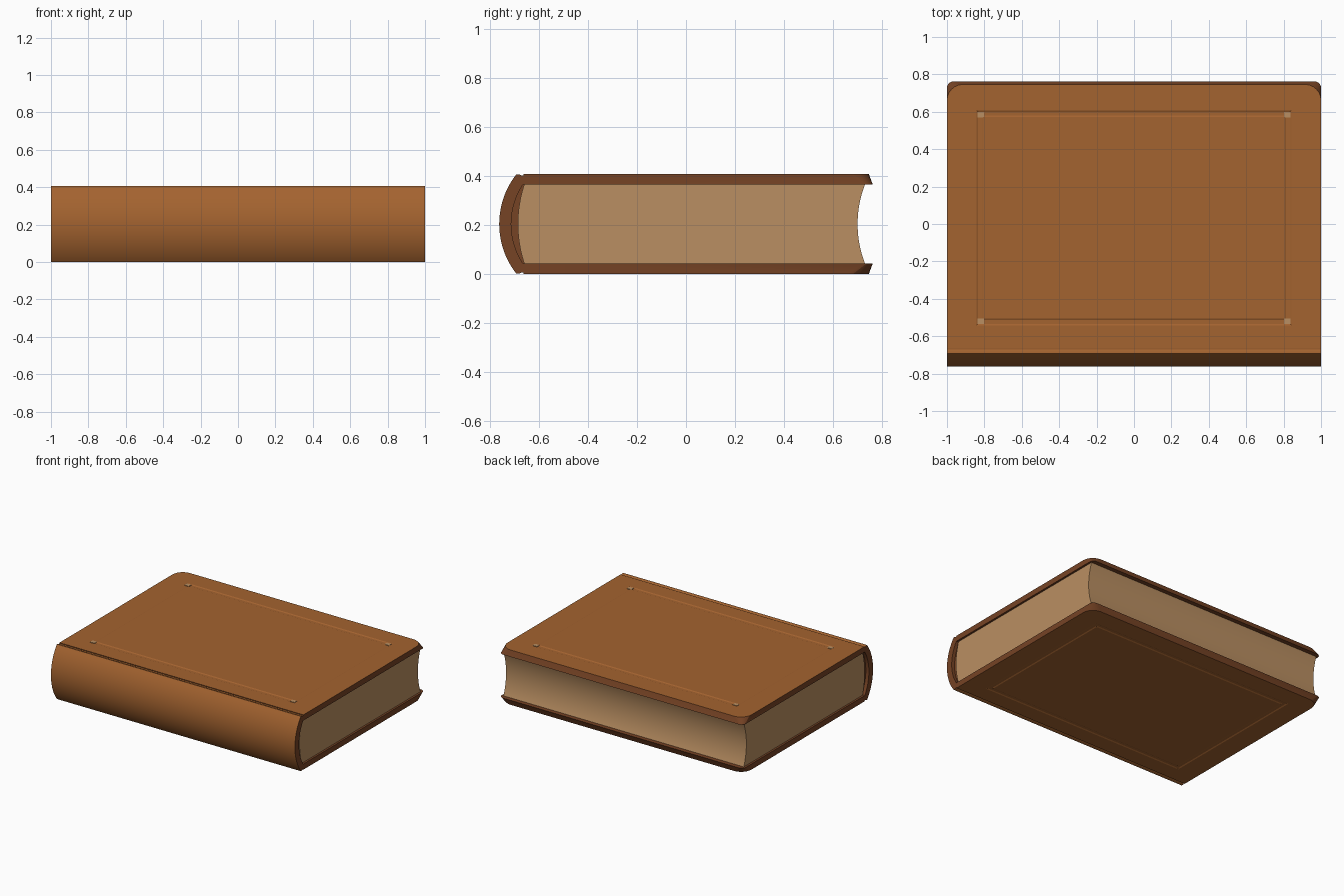
import bpy, bmesh, math

if "Cube" in bpy.data.objects:
    bpy.data.objects.remove(bpy.data.objects["Cube"])

H = 0.406          # total height
T = 0.042          # cover thickness
MID = H / 2


def material(name, rgb):
    m = bpy.data.materials.new(name)
    m.diffuse_color = (*rgb, 1.0)
    m.use_nodes = True
    m.node_tree.nodes["Principled BSDF"].inputs["Base Color"].default_value = m.diffuse_color
    return m


LEATHER = material("brown leather", (0.37, 0.125, 0.029))
EDGE = material("dark leather edge", (0.18, 0.056, 0.018))
PAPER = material("tan paper", (0.49, 0.275, 0.122))


def finish(bm, name, mats, rule=None, angle=30):
    bmesh.ops.recalc_face_normals(bm, faces=bm.faces[:])
    bm.normal_update()
    if rule:
        for f in bm.faces:
            f.material_index = rule(f)
    me = bpy.data.meshes.new(name)
    bm.to_mesh(me)
    bm.free()
    for m in mats:
        me.materials.append(m)
    ob = bpy.data.objects.new(name, me)
    bpy.context.collection.objects.link(ob)
    bpy.ops.object.select_all(action='DESELECT')
    ob.select_set(True)
    bpy.context.view_layer.objects.active = ob
    bpy.ops.object.shade_smooth_by_angle(angle=math.radians(angle))
    return ob


def arc(y_end, y_mid, half, n=20):
    """Circular arc in the y-z plane from the top to the bottom."""
    sag = y_mid - y_end
    r = (half * half + sag * sag) / (2 * abs(sag))
    s = 1 if sag > 0 else -1
    a = math.asin(half / r)
    pts = []
    for i in range(n + 1):
        t = a - 2 * a * i / n
        pts.append((y_mid - s * r * (1 - math.cos(t)), MID + r * math.sin(t)))
    return pts


def extrude(name, profile, half_x, mats, rule=None):
    """Run a y-z profile along x."""
    bm = bmesh.new()
    ends = [[bm.verts.new((x, y, z)) for y, z in profile] for x in (-half_x, half_x)]
    n = len(profile)
    for i in range(n):
        j = (i + 1) % n
        bm.faces.new((ends[0][i], ends[0][j], ends[1][j], ends[1][i]))
    for e in ends:
        bm.faces.new(e)
    return finish(bm, name, mats, rule)


def board_outline(y_back, r):
    """Board plan: square at the hinge, rounded at the fore edge."""
    pts = [(-1, -0.662), (1, -0.662)]
    for sx, start in ((1, 0), (-1, 90)):
        for k in range(7):
            a = math.radians(start + 15 * k)
            pts.append((sx * (1 - r) + r * math.cos(a), y_back - r + r * math.sin(a)))
    return pts


def board(name, flip):
    bm = bmesh.new()

    def loop(pts, z):
        z = H - z if flip else z
        return [bm.verts.new((x, y, z)) for x, y in pts]

    def bridge(a, b):
        for i in range(len(a)):
            j = (i + 1) % len(a)
            bm.faces.new((a[i], a[j], b[j], b[i]))

    # slanted rim between the inner and the outer outline
    inner = loop(board_outline(0.762, 0.035), H - T)
    outer = loop(board_outline(0.746, 0.085), H)
    bm.faces.new(inner)
    bridge(inner, outer)
    # pressed rectangular frame line
    rings = []
    for d, depth in ((0, 0), (0.008, 0.004), (0.028, 0.004), (0.036, 0)):
        x, y0, y1 = 0.842 - d, -0.542 + d, 0.607 - d
        rings.append(loop([(-x, y0), (x, y0), (x, y1), (-x, y1)], H - depth))
    for a, b in zip(rings, rings[1:]):
        bridge(a, b)
    bm.faces.new(rings[-1])
    # flat border between the outline and the frame
    edges = []
    for ring in (outer, rings[0]):
        for i in range(len(ring)):
            edges.append(bm.edges.get((ring[i], ring[(i + 1) % len(ring)])))
    bmesh.ops.triangle_fill(bm, edges=edges, use_beauty=True)
    s = -1 if flip else 1
    finish(bm, name, [LEATHER, EDGE], lambda f: 0 if f.normal.z * s > 0.75 else 1, 20)


board("top_cover", False)
board("bottom_cover", True)

# rounded spine with a shallow hinge groove next to each board
hinge = [(-0.660, H - T), (-0.660, H - 0.005), (-0.670, H - 0.006), (-0.680, H - 0.001)]
outer = arc(-0.692, -0.762, MID)
inner = arc(-0.665, -0.713, MID - T)
profile = hinge + outer + [(y, H - z) for y, z in reversed(hinge)] + inner[::-1]


def spine_rule(f):
    c = f.calc_center_median()
    if abs(f.normal.x) > 0.9:
        return 1
    outward = f.normal.y * (c.y + 0.45) + f.normal.z * (c.z - MID)
    return 0 if outward > 0 else 1


extrude("spine", profile, 1.0, [LEATHER, EDGE], spine_rule)

# dark lining between spine and pages
page_back = arc(-0.660, -0.686, MID - T)
extrude("spine_lining", inner + page_back[::-1], 0.975, [EDGE])

# page block with a hollow fore edge
extrude("pages", page_back + arc(0.730, 0.700, MID - T)[::-1], 0.985, [PAPER])

# small worn marks in the corners of the top frame
for i, (x, y) in enumerate([(-0.82, -0.52), (0.82, -0.52), (-0.82, 0.585), (0.82, 0.585)]):
    bm = bmesh.new()
    bmesh.ops.create_cube(bm, size=1)
    for v in bm.verts:
        v.co = (x + v.co.x * 0.036, y + v.co.y * 0.03, H - 0.0025 + v.co.z * 0.005)
    finish(bm, f"frame_corner_mark_{i + 1}", [PAPER])
